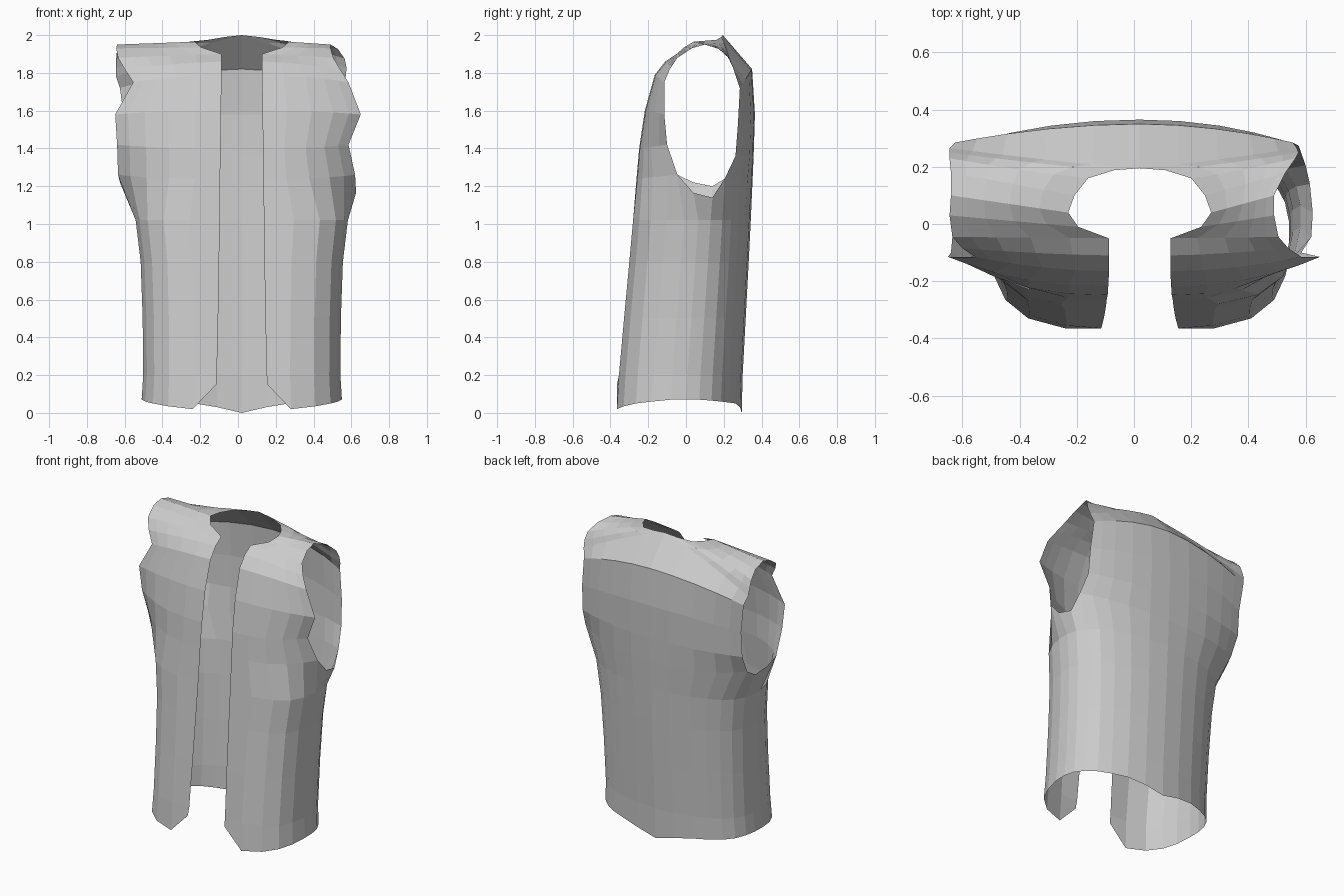
import bpy, bmesh

CX = 0.02                                   # the vest's own centre line
STEPS = [0, 0.25, 0.5, 0.72, 0.88, 1]       # column spacing across each panel

# Lower body: half outline at the hem, front opening -> side -> centre back
HEM = [(.135, -.365), (.26, -.365), (.39, -.33), (.47, -.265), (.51, -.18), (.53, -.08),
       (.53, .0), (.515, .07), (.48, .135), (.425, .185), (.35, .225), (.25, .262),
       (.13, .286), (0, .295)]
HEM_Z = [.15, .02, .035, .05, .06, .07, .072, .07, .065, .06, .055, .05, .03, 0]
# z, width scale, front y, back y, opening half width
RINGS = [(None, 1, -.365, .295, .135), (.2, .985, -.355, .3, .132),
         (.5, .99, -.328, .316, .125), (.8, 1.01, -.3, .332, .12), (1.02, 1.06, -.28, .343, .117)]

# Upper body: rows running round the armhole, front -> shoulder -> back.
# inner x, y, z | left arm x, right arm x, y, z | curve power
ROWS = [
    (.115, -.262, 1.24, .635, .62, -.045, 1.26, 2.8),
    (.112, -.248, 1.4, .64, .585, -.10, 1.42, 2.6),
    (.110, -.218, 1.6, .65, .65, -.115, 1.58, 2.2),
    (.107, -.165, 1.79, .555, .585, -.115, 1.75, 1.9),
    (.107, -.11, 1.86, .60, .54, -.085, 1.82, 1.5),
    (.108, -.05, 1.9, .635, .505, -.045, 1.88, 1.2),
    (.215, -.01, 1.935, .645, .49, .03, 1.93, 1),
    (.25, .04, 1.965, .64, .49, .10, 1.95, 1),
    (.228, .1, 1.97, .64, .53, .18, 1.925, 1),
    (.18, .16, 1.975, .645, .565, .23, 1.875, 1.2),
    (.09, .188, 1.99, .645, .575, .25, 1.825, 1.2),
    (0, .195, 2.0, .645, .57, .265, 1.78, 1.2),
    (0, .35, 1.82, .625, .555, .285, 1.72, 1.9),
    (0, .365, 1.58, .60, .575, .275, 1.53, 2.1),
    (0, .358, 1.36, .60, .58, .262, 1.36, 2.2),
    (0, .351, 1.2, .595, .6, .205, 1.24, 2.4),
]
# bottom of each armhole; the left one sits higher
ARMPIT = {1: [(.605, .04, 1.165), (.595, .14, 1.14)],
          -1: [(.645, .04, 1.22), (.63, .14, 1.2)]}


def body_rings():
    """Rings of the lower body for one side, in half-width coordinates."""
    rings = []
    for z, scale, front, back, opening in RINGS:
        ring = []
        for i, (x, y) in enumerate(HEM):
            yy = front + (y + .365) / .66 * (back - front)
            ring.append((opening if i == 0 else x * scale, yy, HEM_Z[i] if z is None else z))
        rings.append(ring)
    return rings


def panel_rows(side):
    """Rows from neck or opening to the armhole edge of one side."""
    rows = []
    for ix, iy, iz, left, right, oy, oz, power in ROWS:
        ox = right - CX if side > 0 else left + CX
        rows.append([(ix + (ox - ix) * t, iy + (oy - iy) * t ** power,
                      iz + (oz - iz) * t ** power) for t in STEPS])
    return rows


def skin(bm, grid, side):
    """Join neighbouring rows of points with quads."""
    vs = [[bm.verts.new((CX + side * x, y, z)) for x, y, z in row] for row in grid]
    for a, b in zip(vs, vs[1:]):
        for i in range(len(a) - 1):
            bm.faces.new((a[i], a[i + 1], b[i + 1], b[i]))


bm = bmesh.new()
for side in (-1, 1):
    upper = panel_rows(side)
    # last body ring follows the panels and dips under the arm
    top = upper[0] + ARMPIT[side] + upper[-1][::-1]
    skin(bm, body_rings() + [top], side)
    skin(bm, upper, side)
bmesh.ops.remove_doubles(bm, verts=bm.verts, dist=0.0005)
bmesh.ops.recalc_face_normals(bm, faces=bm.faces)

mesh = bpy.data.meshes.new("vest")
bm.to_mesh(mesh)
bm.free()
vest = bpy.data.objects.new("vest", mesh)
bpy.context.collection.objects.link(vest)
